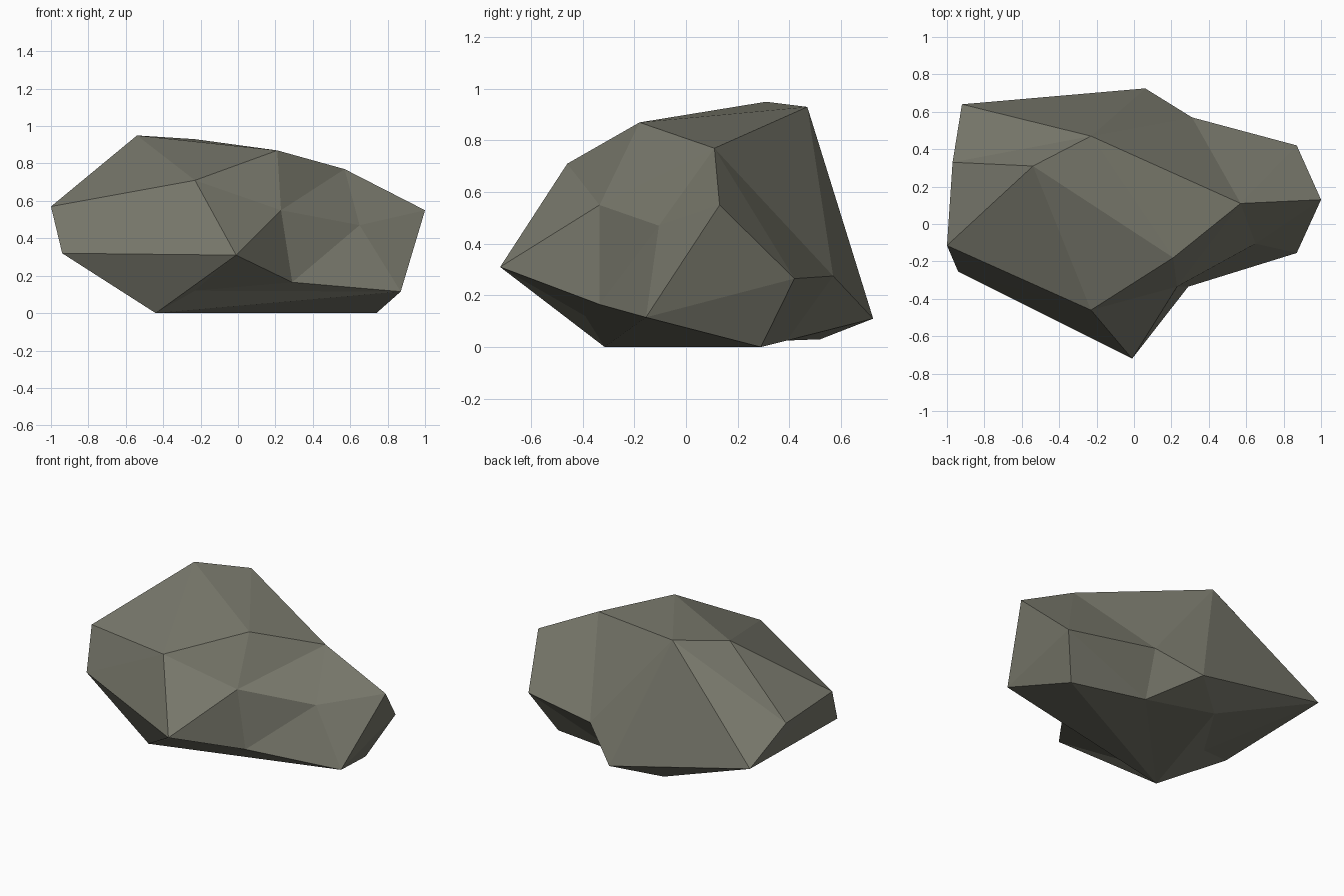
import bpy, bmesh

if "Cube" in bpy.data.objects:
    bpy.data.objects.remove(bpy.data.objects["Cube"])

# Corner points of the boulder
P = {
    # crest
    "C": (-.54, .31, .95), "D": (-.23, .47, .93), "E": (.21, -.18, .87), "F": (.57, .11, .77),
    # front face and its hollow
    "K": (-.23, -.46, .71), "L": (-.01, -.72, .31), "M": (.23, -.335, .55),
    "N": (.29, -.335, .165), "O": (.65, -.105, .47),
    # right end
    "G": (1, .13, .55), "H": (.87, -.155, .115), "P": (.87, .42, .265),
    # left end
    "A": (-1, -.115, .57), "B": (-.94, -.255, .32), "V": (-.97, .33, .52), "W": (-.92, .64, .32),
    # back
    "Q": (.31, .57, .275), "R": (.06, .725, .11),
    # underside
    "I": (.74, .29, .0), "J": (-.44, -.315, 0), "S": (-.2, .52, .03),
    "T": (.235, .39, .025), "U": (-.23, -.39, .12), "X": (-.57, -.02, .15),
}

bm = bmesh.new()
vert = {name: bm.verts.new(co) for name, co in P.items()}


def fan(hub, ring):
    """Flat facets spreading from one corner to a chain of neighbours."""
    for a, b in zip(ring, ring[1:]):
        bm.faces.new([vert[n] for n in (hub, a, b)])


fan("M", "KLNOFEK")   # front hollow
fan("O", "NHGF")      # right shoulder
fan("K", "ECABL")     # front left slope
fan("D", "FECVWR")    # crest and back slope
fan("A", "CVWB")      # left end
fan("P", "IHGF")      # right end
fan("Q", "PFDR")      # back right
fan("U", "LJHNL")     # front undercut
fan("T", "PIJSRQP")   # back undercut
fan("X", "BWSJB")     # left undercut
fan("J", "BL")
fan("J", "IH")
fan("R", "WS")

bmesh.ops.recalc_face_normals(bm, faces=bm.faces)
mesh = bpy.data.meshes.new("boulder")
bm.to_mesh(mesh)
bm.free()

# Single stone colour, flat shaded
stone = bpy.data.materials.new("olive grey stone")
stone.diffuse_color = (.19, .19, .15, 1)
stone.use_nodes = True
stone.node_tree.nodes["Principled BSDF"].inputs["Base Color"].default_value = stone.diffuse_color
mesh.materials.append(stone)
bpy.context.collection.objects.link(bpy.data.objects.new("boulder", mesh))
